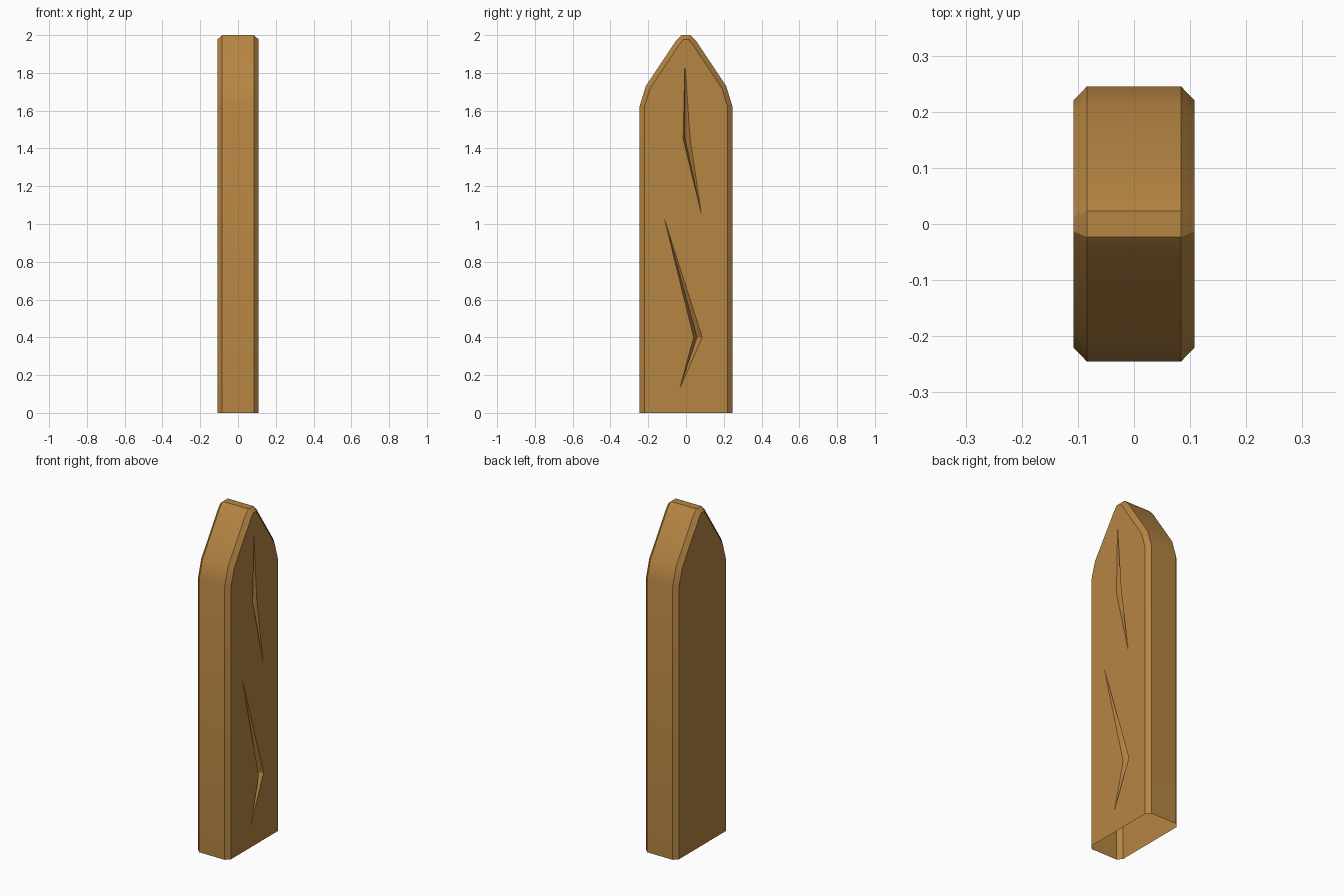
import bpy, bmesh, math

if "Cube" in bpy.data.objects:
    bpy.data.objects.remove(bpy.data.objects["Cube"])

wood = bpy.data.materials.new("warm wood")
wood.diffuse_color = (0.47, 0.235, 0.055, 1)
wood.use_nodes = True
wood.node_tree.nodes["Principled BSDF"].inputs["Base Color"].default_value = wood.diffuse_color


def make_object(name, build):
    mesh = bpy.data.meshes.new(name)
    bm = bmesh.new()
    build(bm)
    bmesh.ops.recalc_face_normals(bm, faces=bm.faces)
    bm.to_mesh(mesh)
    bm.free()
    mesh.materials.append(wood)
    obj = bpy.data.objects.new(name, mesh)
    bpy.context.collection.objects.link(obj)
    return obj


def loft(bm, rings):
    """Bridge closed rings of points and cap both ends."""
    vs = [[bm.verts.new(p) for p in ring] for ring in rings]
    n = len(vs[0])
    for a, b in zip(vs, vs[1:]):
        for i in range(n):
            j = (i + 1) % n
            bm.faces.new((a[i], a[j], b[j], b[i]))
    bm.faces.new(vs[0])
    bm.faces.new(vs[-1])


# Half outlines (y, z) of the board edge and of the chamfered flat face
edge = [(0.245, 0), (0.245, 1.625), (0.213, 1.73), (0.055, 1.967), (0.023, 2.0)]
flat = [(0.22, 0), (0.22, 1.62), (0.191, 1.717), (0.036, 1.95), (0.013, 1.978)]


def ring(half, x):
    full = half + [(-y, z) for y, z in reversed(half)]
    return [(x, y, z) for y, z in full]


# Pointed plank
plank = make_object("fence_plank", lambda bm: loft(bm, [
    ring(flat, -0.108), ring(edge, -0.084), ring(edge, 0.084), ring(flat, 0.108)]))

# Cracks: four-sided outline (top, left, bottom, right) and the deepest point
cracks = [
    ([(-0.006, 1.85), (-0.015, 1.45), (0.082, 1.05), (0.022, 1.45)], (-0.004, 1.45)),
    ([(-0.115, 1.03), (0.04, 0.40), (-0.033, 0.13), (0.086, 0.40)], (0.058, 0.40)),
]


def crack_cutter(bm, outline, deep):
    inner = [bm.verts.new((0.108, y, z)) for y, z in outline]
    outer = [bm.verts.new((0.15, y, z)) for y, z in outline]
    tip = bm.verts.new((0.072, *deep))
    for i in range(4):
        j = (i + 1) % 4
        bm.faces.new((inner[i], inner[j], outer[j], outer[i]))
        bm.faces.new((inner[j], inner[i], tip))
    bm.faces.new(outer)


bpy.context.view_layer.objects.active = plank
for outline, deep in cracks:
    cutter = make_object("crack_cutter", lambda bm: crack_cutter(bm, outline, deep))
    cutter.hide_render = True
    mod = plank.modifiers.new("crack", 'BOOLEAN')
    mod.operation = 'DIFFERENCE'
    mod.solver = 'EXACT'
    mod.object = cutter
    bpy.ops.object.modifier_apply(modifier=mod.name)
    bpy.data.objects.remove(cutter)

# Open underside
bm = bmesh.new()
bm.from_mesh(plank.data)
bottom = [f for f in bm.faces if all(v.co.z < 0.001 for v in f.verts)]
bmesh.ops.delete(bm, geom=bottom, context='FACES')
bm.to_mesh(plank.data)
bm.free()

# Soft shading over the pointed top, crisp chamfers
bpy.ops.object.select_all(action='DESELECT')
plank.select_set(True)
bpy.ops.object.shade_smooth_by_angle(angle=math.radians(30))
